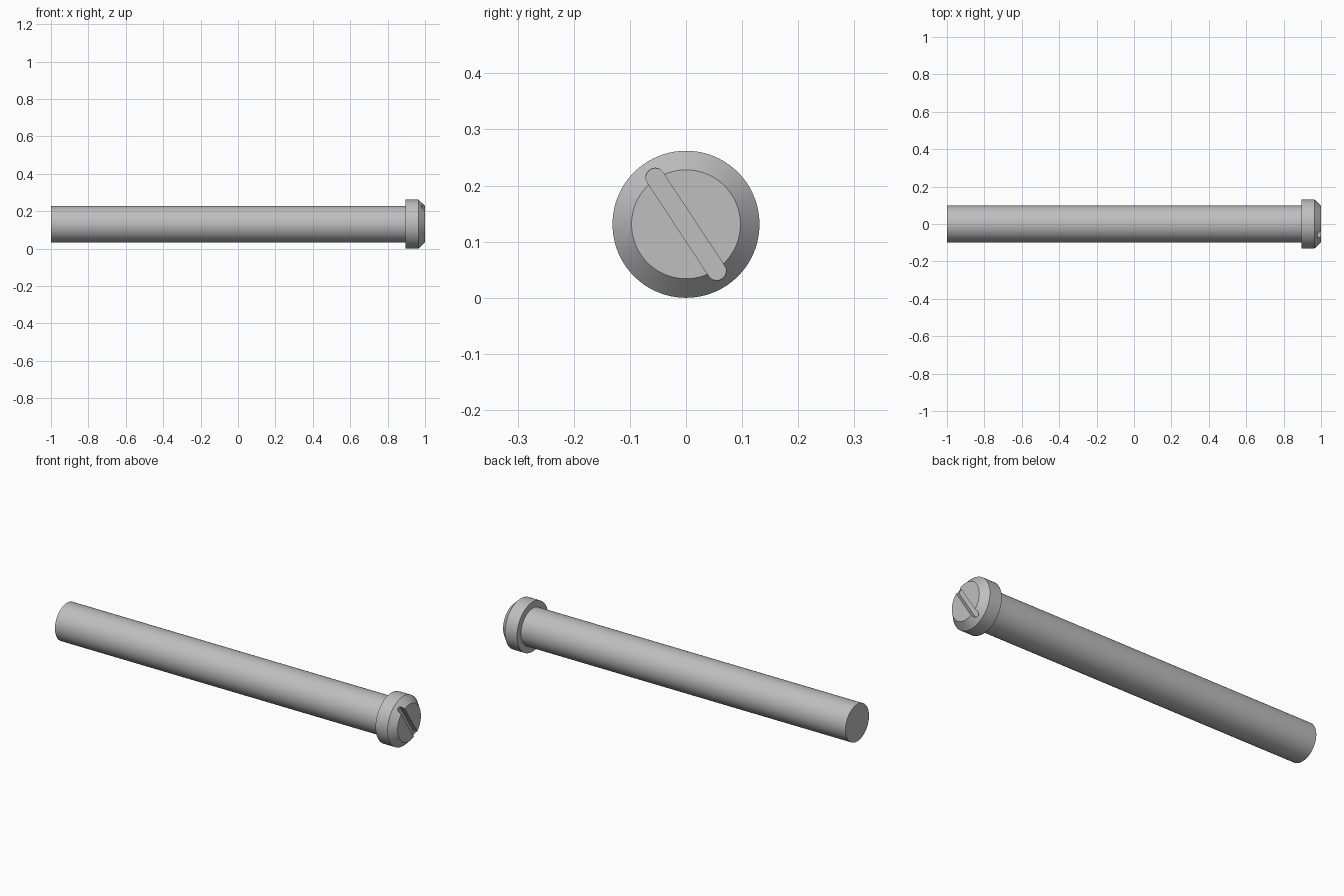
import bpy, bmesh, math
from mathutils import Matrix, Vector

old = bpy.data.objects.get("Cube")
if old:
    bpy.data.objects.remove(old, do_unlink=True)

HEAD_R, SHAFT_R, SEGMENTS = 0.131, 0.098, 128
AXIS_Z = HEAD_R

steel = bpy.data.materials.new("grey steel")
steel.use_nodes = True
grey = (0.52, 0.52, 0.52, 1)
steel.diffuse_color = grey
steel.node_tree.nodes["Principled BSDF"].inputs["Base Color"].default_value = grey


def make_object(name, bm):
    bmesh.ops.recalc_face_normals(bm, faces=bm.faces[:])
    mesh = bpy.data.meshes.new(name)
    bm.to_mesh(mesh)
    bm.free()
    mesh.materials.append(steel)
    obj = bpy.data.objects.new(name, mesh)
    bpy.context.collection.objects.link(obj)
    return obj


def turned(name, profile):
    """Closed solid turned about the x axis from (x, radius) rings."""
    bm = bmesh.new()
    rings = []
    for x, r in profile:
        angles = [2 * math.pi * i / SEGMENTS for i in range(SEGMENTS)]
        rings.append([bm.verts.new((x, r * math.cos(a), AXIS_Z + r * math.sin(a)))
                      for a in angles])
    for a, b in zip(rings, rings[1:]):
        for i in range(SEGMENTS):
            j = (i + 1) % SEGMENTS
            bm.faces.new((a[i], a[j], b[j], b[i]))
    bm.faces.new(rings[0])
    bm.faces.new(rings[-1])
    return make_object(name, bm)


# Plain shaft, tucked slightly into the head
shaft = turned("shaft", [(-1, SHAFT_R), (0.9, SHAFT_R)])

# Chamfered head
head = turned("head", [(0.895, HEAD_R), (0.965, HEAD_R), (1, 0.097)])

# Round-ended slot cutter, tilted across the head face
bm = bmesh.new()
half, radius, steps = 0.1, 0.0165, 16
outline = []
for side in (1, -1):
    for i in range(steps + 1):
        a = math.pi * i / steps - math.pi / 2
        outline.append((0.975, side * (half + radius * math.cos(a)),
                        side * radius * math.sin(a)))
base = bm.faces.new([bm.verts.new(p) for p in outline])
extruded = bmesh.ops.extrude_face_region(bm, geom=[base])
top = [v for v in extruded["geom"] if isinstance(v, bmesh.types.BMVert)]
bmesh.ops.translate(bm, verts=top, vec=Vector((0.06, 0, 0)))
tilt = Matrix.Rotation(math.atan2(0.0835, -0.055), 4, "X")
bmesh.ops.transform(bm, matrix=Matrix.Translation((0, 0, AXIS_Z)) @ tilt, verts=bm.verts[:])
cutter = make_object("slot_cutter", bm)
cutter.hide_render = True
cutter.hide_set(True)

# Cut the slot and apply it
cut = head.modifiers.new("slot", "BOOLEAN")
cut.operation = "DIFFERENCE"
cut.solver = "EXACT"
cut.object = cutter
bpy.ops.object.select_all(action="DESELECT")
bpy.context.view_layer.objects.active = head
head.select_set(True)
bpy.ops.object.modifier_apply(modifier=cut.name)
bpy.data.objects.remove(cutter, do_unlink=True)

# Smooth round sides with crisp edges
shaft.select_set(True)
bpy.ops.object.shade_smooth_by_angle(angle=math.radians(30))
